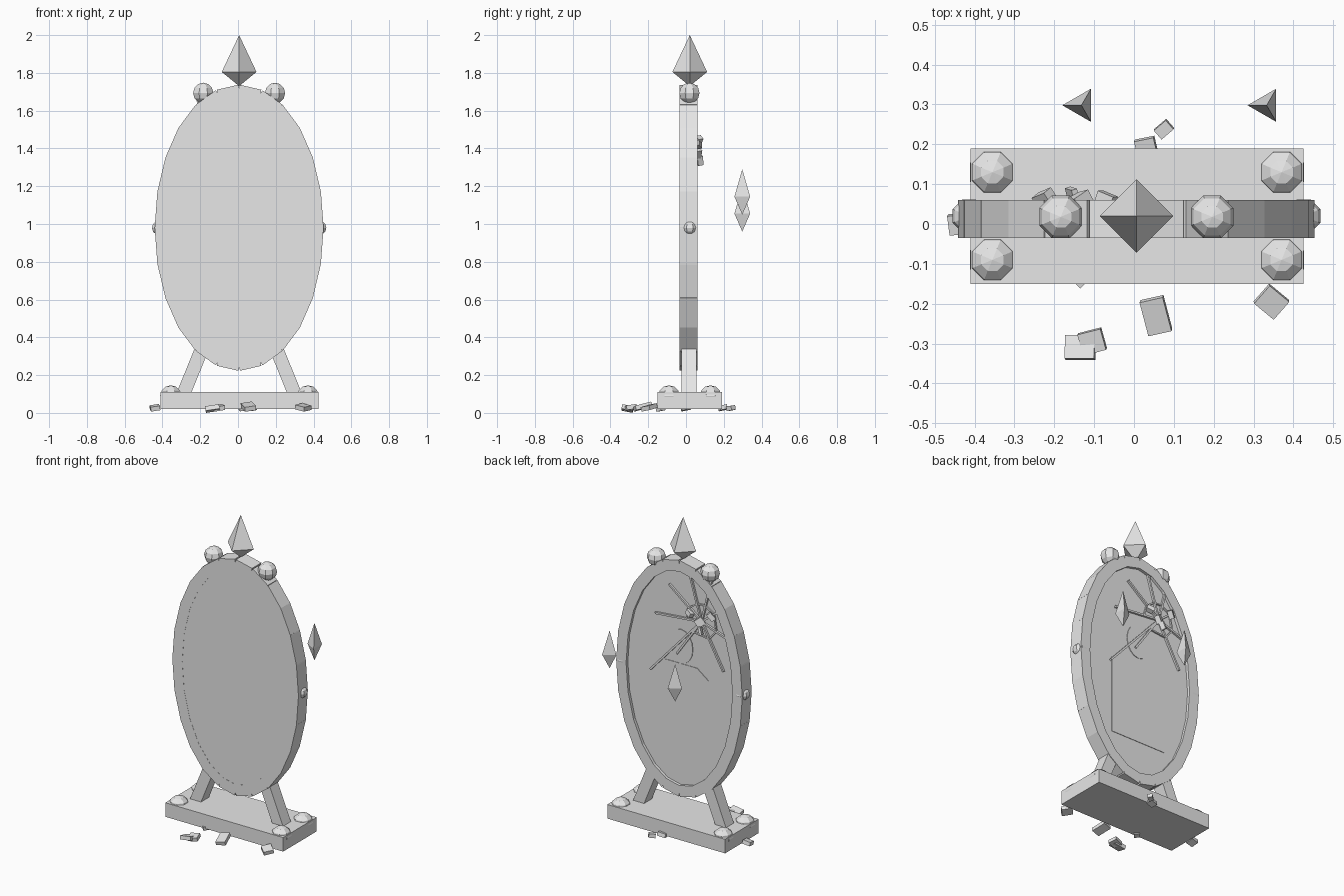
import bpy, bmesh, math
from mathutils import Vector, Matrix, Euler

if "Cube" in bpy.data.objects:
    bpy.data.objects.remove(bpy.data.objects["Cube"])

CX, CY, CZ = 0.006, 0.0125, 0.98      # centre of the oval
mat = bpy.data.materials.new("light grey")
mat.diffuse_color = (0.8, 0.8, 0.8, 1)
mat.use_nodes = True
mat.node_tree.nodes["Principled BSDF"].inputs["Base Color"].default_value = mat.diffuse_color


def finish(name, bm):
    bmesh.ops.recalc_face_normals(bm, faces=bm.faces)
    me = bpy.data.meshes.new(name)
    bm.to_mesh(me)
    bm.free()
    me.materials.append(mat)
    ob = bpy.data.objects.new(name, me)
    bpy.context.collection.objects.link(ob)
    return ob


def add_box(bm, loc, size, rot=(0, 0, 0)):
    m = Matrix.LocRotScale(Vector(loc), Euler(rot), Vector(size))
    bmesh.ops.create_cube(bm, size=1, matrix=m)


def add_beam(bm, p, q, y, width, depth, stretch=1.0):
    """Box running from p to q, both (x, z), in the plane of the mirror."""
    dx, dz = q[0] - p[0], q[1] - p[1]
    add_box(bm, ((p[0] + q[0]) / 2, y, (p[1] + q[1]) / 2),
            (math.hypot(dx, dz) * stretch, depth, width), (0, -math.atan2(dz, dx), 0))


def add_ball(bm, loc, r, rz=None):
    m = Matrix.LocRotScale(Vector(loc), Euler((0, 0, math.pi / 8)), Vector((r, r, rz or r)))
    bmesh.ops.create_uvsphere(bm, u_segments=8, v_segments=6, radius=1, matrix=m)


def crystal(name, x, y, zs, r, sides, start=0.0):
    """Bipyramid with bottom, waist and top heights zs."""
    bm = bmesh.new()
    ring = [bm.verts.new((x + r * math.cos(start + i * math.tau / sides),
                          y + r * math.sin(start + i * math.tau / sides), zs[1]))
            for i in range(sides)]
    for z in (zs[0], zs[2]):
        tip = bm.verts.new((x, y, z))
        for i in range(sides):
            bm.faces.new((ring[i], ring[(i + 1) % sides], tip))
    finish(name, bm)


def plate(name, pts, y0, y1):
    """Flat outline of (x, z) points extruded from y0 to y1."""
    bm = bmesh.new()
    f = bm.faces.new([bm.verts.new((x, y0, z)) for x, z in pts])
    ext = bmesh.ops.extrude_face_region(bm, geom=[f])
    bmesh.ops.translate(bm, vec=(0, y1 - y0, 0),
                        verts=[v for v in ext["geom"] if isinstance(v, bmesh.types.BMVert)])
    finish(name, bm)


def oval(cx, cz, a, b, n):
    return [(cx + a * math.cos(i * math.tau / n), cz + b * math.sin(i * math.tau / n))
            for i in range(n)]


# Oval frame from 24 straight blocks
bm = bmesh.new()
joints = oval(CX, CZ, 0.412, 0.722, 24)
for i, p in enumerate(joints):
    add_beam(bm, p, joints[(i + 1) % 24], CY, 0.07, 0.095, 1.06)
finish("oval_frame", bm)

# Mirror glass, nearly flush in front and recessed behind
plate("mirror_glass", oval(CX, CZ, 0.385, 0.695, 48), -0.034, 0.042)

# Shadowy figure on the back of the glass
plate("figure_body", [(-0.19, 0.51), (0.204, 0.51), (0.204, 1.01), (0.11, 1.07),
                      (-0.11, 1.07), (-0.19, 1.01)], 0.041, 0.045)
plate("figure_head", oval(0.005, 1.18, 0.085, 0.11, 16), 0.041, 0.046)

# Cracks radiating from the impact point, with a broken ring
IX, IZ = -0.145, 1.38
ends = [(0.183, 1.35), (0.085, 1.56), (-0.06, 1.67), (-0.215, 1.66), (-0.27, 1.48),
        (-0.32, 1.32), (-0.30, 1.10), (0.03, 1.13), (0.218, 0.98)]
bm = bmesh.new()
for e in ends:
    add_beam(bm, (IX, IZ), e, 0.046, 0.012, 0.018)
ring = []
for e in ends:
    d = Vector((e[0] - IX, e[1] - IZ)).normalized() * 0.11
    ring.append((IX + d.x, IZ + d.y))
for i in range(len(ring) - 2):
    add_beam(bm, ring[i], ring[i + 1] if i < 6 else ring[8], 0.045, 0.009, 0.014)
finish("glass_cracks", bm)

# Loose glass splinters sticking out at the impact
bm = bmesh.new()
for x, y, z, sx, sz, r in [(-0.155, 0.075, 1.335, 0.015, 0.05, 0.3),
                           (-0.225, 0.066, 1.44, 0.03, 0.05, 0.7),
                           (-0.07, 0.062, 1.42, 0.045, 0.03, -0.4),
                           (-0.14, 0.058, 1.38, 0.05, 0.05, 0.6)]:
    add_box(bm, (x, y, z), (sx, 0.03, sz), (0.2, r, r))
finish("glass_splinters", bm)

# Base slab and corner studs
bm = bmesh.new()
add_box(bm, (0.0075, 0.02, 0.065), (0.835, 0.34, 0.09))
finish("base", bm)
bm = bmesh.new()
for s in (-1, 1):
    for y in (-0.09, 0.13):
        add_ball(bm, (0.0075 + s * 0.363, y, 0.09), 0.061, 0.056)
finish("base_studs", bm)

# Slanted legs
bm = bmesh.new()
for s in (-1, 1):
    add_beam(bm, (CX + s * 0.305, 0.075), (CX + s * 0.195, 0.345), 0.0165, 0.072, 0.08)
finish("legs", bm)

# Balls on the frame: two at the top, one at each side
bm = bmesh.new()
for s in (-1, 1):
    add_ball(bm, (CX + s * 0.19, 0.018, 1.693), 0.058, 0.055)
    add_ball(bm, (CX + s * 0.42, 0.02, 0.98), 0.045, 0.04)
finish("frame_balls", bm)

# Top spike and floating crystals behind the mirror
crystal("top_spike", 0.006, 0.02, (1.73, 1.805, 2.0), 0.092, 4)
crystal("floating_crystal_high", 0.333, 0.298, (1.05, 1.145, 1.29), 0.048, 3, math.pi)
crystal("floating_crystal_low", -0.132, 0.298, (0.96, 1.055, 1.20), 0.048, 3, math.pi)

# Broken pieces on the floor
bm = bmesh.new()
for x, y, z, sx, sy, tilt, rz in [(0.055, -0.23, 0.036, 0.06, 0.09, 0.25, 0.22),
                                  (-0.135, -0.31, 0.026, 0.075, 0.06, -0.2, 0.0),
                                  (-0.105, -0.295, 0.03, 0.06, 0.055, 0.15, 0.25),
                                  (0.345, -0.195, 0.032, 0.06, 0.065, 0.2, 0.85),
                                  (0.075, 0.238, 0.028, 0.04, 0.03, 0.1, 0.7),
                                  (0.03, 0.195, 0.03, 0.05, 0.04, 0.2, 0.2),
                                  (-0.44, 0.0, 0.03, 0.05, 0.05, 0.2, 0.1),
                                  (-0.135, -0.135, 0.025, 0.035, 0.035, 0.1, 0.8)]:
    add_box(bm, (x, y, z), (sx, sy, 0.024), (tilt, -0.15, rz))
bmesh.ops.translate(bm, verts=bm.verts, vec=(0, 0, -min(v.co.z for v in bm.verts)))
finish("floor_shards", bm)
